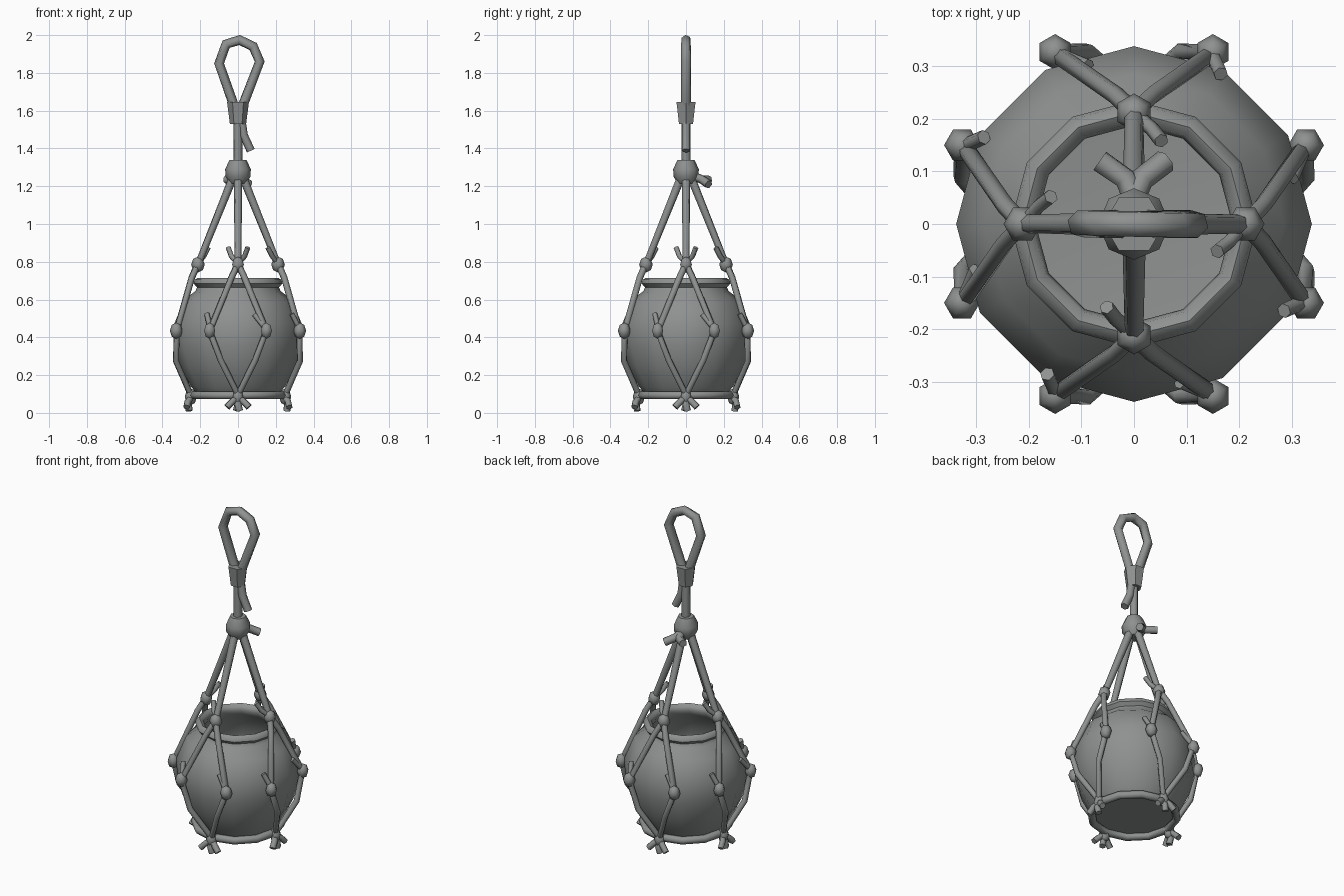
import bpy, bmesh, math
from mathutils import Vector, Matrix

cube = bpy.data.objects.get("Cube")
if cube:
    bpy.data.objects.remove(cube)

GREY = (0.27, 0.285, 0.28, 1)
mat = bpy.data.materials.new("stone grey")
mat.use_nodes = True
mat.diffuse_color = GREY
mat.node_tree.nodes["Principled BSDF"].inputs["Base Color"].default_value = GREY


def finish(name, bm, angle=50):
    bmesh.ops.recalc_face_normals(bm, faces=bm.faces)
    mesh = bpy.data.meshes.new(name)
    bm.to_mesh(mesh)
    bm.free()
    mesh.materials.append(mat)
    obj = bpy.data.objects.new(name, mesh)
    bpy.context.collection.objects.link(obj)
    bpy.ops.object.select_all(action='DESELECT')
    obj.select_set(True)
    bpy.context.view_layer.objects.active = obj
    bpy.ops.object.shade_smooth_by_angle(angle=math.radians(angle))
    return obj


def lathe(name, profile, sides, angle=50, location=(0, 0, 0)):
    """Spin an (r, z) profile around the vertical axis."""
    bm = bmesh.new()
    verts = [bm.verts.new((r, 0, z)) for r, z in profile]
    edges = [bm.edges.new(p) for p in zip(verts, verts[1:])]
    bmesh.ops.spin(bm, geom=verts + edges, axis=(0, 0, 1), cent=(0, 0, 0),
                   angle=math.tau, steps=sides)
    bmesh.ops.remove_doubles(bm, verts=bm.verts, dist=0.0005)
    obj = finish(name, bm, angle)
    obj.location = location
    return obj


def rope(name, points, radius, end_radius=None, sides=6, turn=0):
    """Sweep a six-sided cord with mitred corners along a path."""
    pts = [Matrix.Rotation(turn, 3, 'Z') @ Vector(p) for p in points]
    bm = bmesh.new()
    rings, last = [], len(pts) - 1
    side = (pts[1] - pts[0]).orthogonal().normalized()
    for i, p in enumerate(pts):
        a = (pts[i] - pts[i - 1]).normalized() if i else None
        b = (pts[i + 1] - pts[i]).normalized() if i < last else None
        tan = ((a or b) + (b or a)).normalized()
        side = (side - tan * side.dot(tan)).normalized()
        up = tan.cross(side)
        t = i / last
        r = radius * (1 - t) + (end_radius or radius) * t
        rings.append([bm.verts.new(p + r * (side * math.cos(k * math.tau / sides)
                                            + up * math.sin(k * math.tau / sides)))
                      for k in range(sides)])
    for lo, hi in zip(rings, rings[1:]):
        for k in range(sides):
            n = (k + 1) % sides
            bm.faces.new((lo[k], lo[n], hi[n], hi[k]))
    bm.faces.new(rings[0])
    bm.faces.new(rings[-1])
    return finish(name, bm, 65)


def knot(name, pos, radius, height, turn=0):
    """Small faceted bead that stands for a tied knot."""
    bm = bmesh.new()
    bmesh.ops.create_uvsphere(bm, u_segments=6, v_segments=4, radius=1)
    bmesh.ops.scale(bm, vec=(radius, radius, height), verts=bm.verts)
    bmesh.ops.translate(bm, vec=pos, verts=bm.verts)
    bmesh.ops.rotate(bm, cent=(0, 0, 0), verts=bm.verts,
                     matrix=Matrix.Rotation(turn, 3, 'Z'))
    return finish(name, bm, 65)


# Round pot with rolled rim and hollow inside
lathe("pot", [(0, .105), (.22, .105), (.25, .14), (.305, .25), (.335, .36),
              (.338, .47), (.285, .6), (.225, .645), (.217, .665), (.235, .685),
              (.23, .705), (.212, .715), (.193, .705), (.187, .68), (.2, .65),
              (.26, .59), (.305, .46), (.3, .35), (.22, .16), (0, .14)], 12)

# Cord ring under the pot
lathe("base_ring", [(.237 + .022 * math.cos(a * math.tau / 6),
                     .093 + .022 * math.sin(a * math.tau / 6)) for a in range(7)], 12, 65)

# Net: the same hanger, diamond and knots on each of four sides
for n, label in enumerate(("front", "left", "back", "right")):
    t = n * math.pi / 2
    rope(label + "_hanger", [(0, -.025, 1.25), (0, -.21, .79)], .023, .018, turn=t)
    knot(label + "_upper_knot", (0, -.212, .785), .036, .042, t)
    rope(label + "_upper_tail", [(0, -.21, .79), (-.035, -.18, .83), (-.052, -.158, .875)],
         .014, turn=t)
    for s, side in ((-1, "a"), (1, "b")):
        rope(f"{label}_net_cord_{side}",
             [(0, -.212, .79), (s * .035, -.245, .715), (s * .15, -.325, .435),
              (s * .09, -.328, .275), (0, -.25, .095)], .018, .016, turn=t)
        knot(f"{label}_middle_knot_{side}", (s * .15, -.327, .435), .034, .043, t)
        tip = (-.165, -.285, .525) if s < 0 else (.087, -.3, .52)
        rope(f"{label}_middle_tail_{side}", [(s * .147, -.325, .445), tip], .014, turn=t)
        rope(f"{label}_bottom_tail_{side}",
             [(0, -.245, .085), (s * .03, -.265, .06), (s * .058, -.272, .03)], .018, turn=t)
    knot(label + "_bottom_knot", (0, -.25, .085), .032, .045, t)
    rope(label + "_bottom_tail", [(0, -.245, .08), (0, -.262, .045), (.008, -.258, .011)],
         .019, turn=t)

# Gathering knot with two loose ends at the back
lathe("gathering_knot", [(0, 1.215), (.042, 1.215), (.066, 1.25), (.068, 1.29),
                         (.045, 1.34), (0, 1.34)], 8)
for s, x, z in ((-1, -.065, 1.235), (1, .06, 1.21)):
    rope("gathering_tail", [(0, .05, 1.25), (s * .015, .085, 1.235), (x, .12, z)], .023)

# Stem, collar, loose end and hanging loop
rope("stem", [(0, 0, 1.32), (0, 0, 1.56)], .024)
lathe("collar", [(0, 1.53), (.043, 1.53), (.058, 1.645), (0, 1.645)], 6)
rope("collar_tail", [(.018, 0, 1.55), (.03, 0, 1.47), (.068, 0, 1.388)], .023)
rope("hanging_loop", [(-.012, 0, 1.6), (-.1, 0, 1.85), (-.063, 0, 1.952), (.008, 0, 1.974),
                      (.08, 0, 1.94), (.115, 0, 1.86), (.015, 0, 1.6)], .027)
